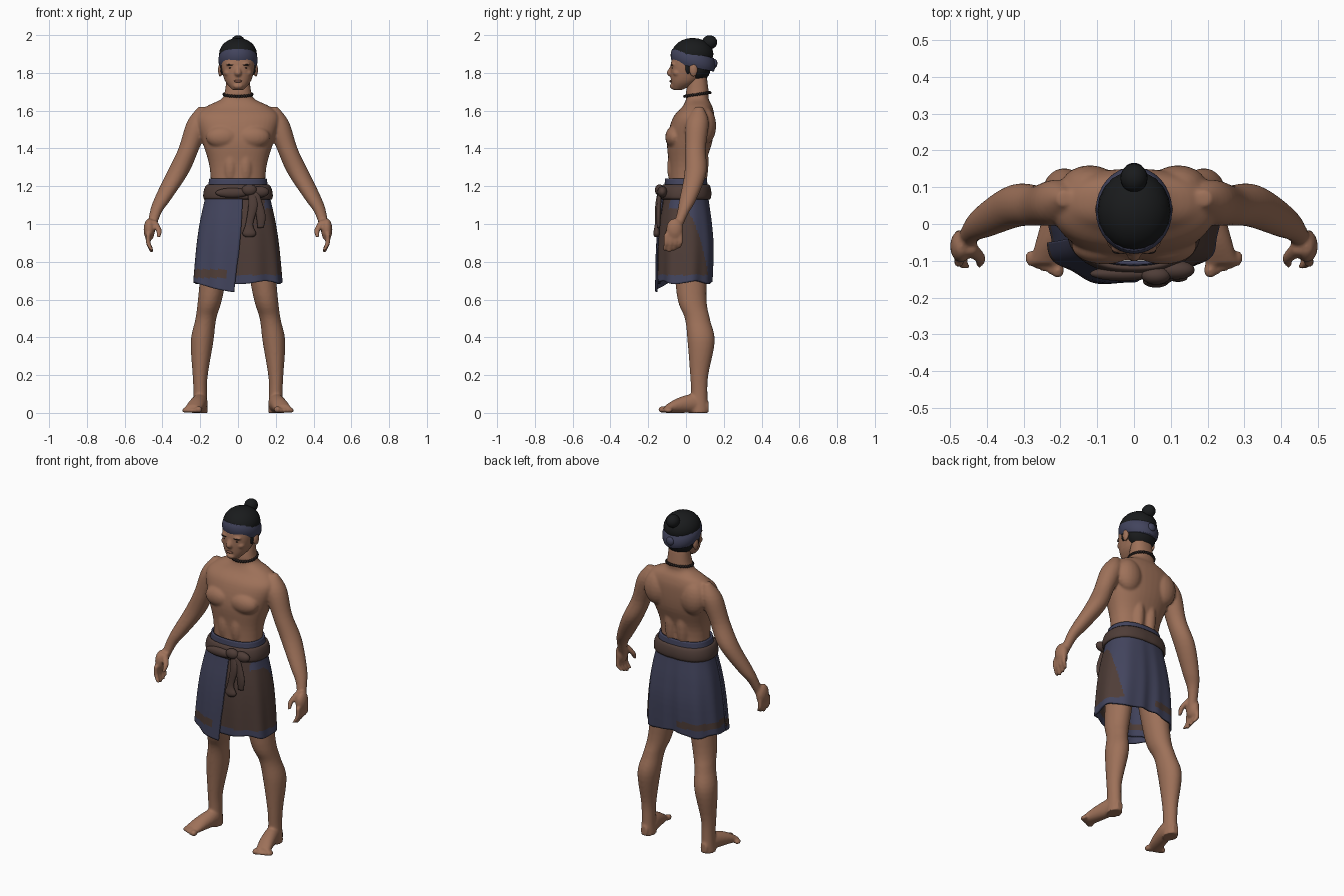
import bpy, bmesh, math
from mathutils import Matrix, Vector

cube = bpy.data.objects.get("Cube")
if cube:
    bpy.data.objects.remove(cube, do_unlink=True)


def make_material(name, red, green, blue):
    material = bpy.data.materials.new(name)
    material.use_nodes = True
    colour = (red, green, blue, 1)
    material.diffuse_color = colour
    material.node_tree.nodes["Principled BSDF"].inputs["Base Color"].default_value = colour
    return material


SKIN = make_material("tan skin", .34, .165, .1)
LIPS = make_material("dark skin", .2, .085, .055)
HAIR = make_material("black hair", .01, .011, .012)
BLUE = make_material("indigo cloth", .055, .058, .11)
BROWN = make_material("brown cloth", .078, .047, .039)
BEAD = make_material("dark beads", .02, .014, .013)


def finish(bm, name, materials, voxel=None, thickness=None):
    """Turn a bmesh into a smooth object, optionally fused or thickened."""
    if not thickness:
        bmesh.ops.recalc_face_normals(bm, faces=bm.faces)
    for face in bm.faces:
        face.smooth = True
    mesh = bpy.data.meshes.new(name)
    bm.to_mesh(mesh)
    bm.free()
    for material in materials:
        mesh.materials.append(material)
    part = bpy.data.objects.new(name, mesh)
    bpy.context.collection.objects.link(part)
    if voxel:
        fuse = part.modifiers.new("fuse", "REMESH")
        fuse.mode = "VOXEL"
        fuse.voxel_size = voxel
        fuse.use_smooth_shade = True
        soften = part.modifiers.new("soften", "SMOOTH")
        soften.factor, soften.iterations = .5, 5
    if thickness:
        solidify = part.modifiers.new("thickness", "SOLIDIFY")
        solidify.thickness, solidify.offset = thickness, -1


def ball(bm, centre, radii):
    placed = Matrix.Translation(centre) @ Matrix.Diagonal((*radii, 1))
    bmesh.ops.create_uvsphere(bm, u_segments=20, v_segments=12, radius=1, matrix=placed)


def pair(bm, centre, radii):
    x, y, z = centre
    ball(bm, (x, y, z), radii)
    ball(bm, (-x, y, z), radii)


def resample(rings, steps=5):
    """Smooth interpolation between neighbouring rings."""
    smooth = []
    last = len(rings) - 1
    for i in range(last):
        before, start, end, after = (rings[max(0, min(last, i + k))] for k in (-1, 0, 1, 2))
        for step in range(steps):
            t = step / steps
            smooth.append([
                b + t * ((c - a) + t * ((2 * a - 5 * b + 4 * c - d) + t * (3 * b - a - 3 * c + d))) / 2
                for a, b, c, d in zip(before, start, end, after)])
    return smooth + [list(rings[-1])]


def rounded(angle, power):
    """Point on a squared-off unit circle."""
    return [math.copysign(abs(part) ** (2 / power), part)
            for part in (math.cos(angle), math.sin(angle))]


def loft(bm, rings, side=1, along="z", power=2, count=32, shear=0):
    """Skin rings of: place along axis, two centres, two half widths."""
    loops = []
    for place, x, other, width, depth in resample(rings):
        loop = []
        for k in range(count):
            u, v = rounded(math.tau * k / count, power)
            across, out = (x + u * width) * side, other + v * depth
            point = (across, out, place + shear * out) if along == "z" else (across, place, out)
            loop.append(bm.verts.new(point))
        loops.append(loop)
    for low, high in zip(loops, loops[1:]):
        for k in range(count):
            bm.faces.new((low[k], low[k - 1], high[k - 1], high[k]))
    bm.faces.new(loops[0])
    bm.faces.new(loops[-1][::-1])


def limb(bm, points, side=1, depth=1):
    """Tapering tube through points of: height, x, y, radius."""
    loft(bm, [(z, x, y, r, r * depth) for z, x, y, r in points], side)


def trunk(bm, outline):
    """Solid from an outline of: height, half width, front, back."""
    loft(bm, [(z, 0, (front + back) / 2, width, (back - front) / 2)
              for z, width, front, back in outline], power=2.3, count=40)


# Torso and neck with chest, shoulder blade, back and stomach muscles
body = bmesh.new()
trunk(body, [(1.12, .14, -.09, .1), (1.3, .15, -.09, .1), (1.44, .19, -.1, .14),
             (1.56, .22, -.07, .15), (1.62, .17, -.02, .14), (1.66, .09, 0, .12),
             (1.7, .07, 0, .12), (1.78, .06, .02, .11)])
pair(body, (.08, -.06, 1.46), (.09, .05, .06))
pair(body, (.12, .1, 1.52), (.08, .06, .1))
pair(body, (.04, .07, 1.33), (.04, .05, .16))
pair(body, (.04, -.06, 1.3), (.04, .04, .1))

# Arms, hands, legs and feet
for side in (1, -1):
    limb(body, [(1.62, .19, .07, .02), (1.54, .21, .06, .06), (1.4, .26, .05, .055),
                (1.27, .32, .05, .058), (1.13, .4, .01, .045), (1.05, .44, -.02, .03),
                (.92, .47, -.07, .02)], side)
    ball(body, (side * .47, -.06, .97), (.03, .045, .06))
    for finger in range(4):
        y = -.105 + .025 * finger
        tip = .85 + .01 * abs(finger - 1)
        limb(body, [(.95, .475, y, .013), (.9, .475, y, .013), (tip, .455, y - .01, .01)], side)
    limb(body, [(1.02, .45, -.06, .02), (.97, .42, -.09, .016), (.93, .42, -.11, .01)], side)
    limb(body, [(.95, .1, .02, .08), (.62, .145, .03, .065), (.5, .17, .06, .055),
                (.38, .19, .08, .06), (.2, .2, .07, .04), (.1, .2, .07, .036),
                (0, .2, .07, .04)], side, depth=1.2)
    loft(body, [(.12, .2, .03, .02, .03), (.05, .2, .05, .04, .05),
                (-.04, .22, .04, .045, .04), (-.11, .24, .02, .045, .02)], side, along="y")
    for toe in range(5):
        radius = .013 if toe else .018
        ball(body, (side * (.207 + .019 * toe), .008 * toe - .125, radius), (radius, .023, radius))
finish(body, "body", [SKIN], voxel=.007)

# Head with nose, brow, cheeks, chin and ears
head = bmesh.new()
trunk(head, [(1.71, .03, -.07, -.02), (1.76, .07, -.08, .07), (1.85, .09, -.08, .12),
             (1.94, .08, -.05, .12), (1.96, .04, -.01, .09)])
limb(head, [(1.84, 0, -.07, .01), (1.8, 0, -.083, .019), (1.78, 0, -.075, .012)])
pair(head, (.035, -.065, 1.846), (.03, .016, .01))
pair(head, (.05, -.045, 1.8), (.025, .025, .02))
ball(head, (0, -.07, 1.73), (.026, .016, .016))
pair(head, (.094, .04, 1.815), (.012, .022, .036))
finish(head, "head", [SKIN], voxel=.005)

# Lips, eyes and brows
lips = bmesh.new()
ball(lips, (0, -.08, 1.756), (.022, .008, .007))
finish(lips, "lips", [LIPS])
eyes = bmesh.new()
pair(eyes, (.036, -.067, 1.826), (.014, .009, .004))
pair(eyes, (.038, -.073, 1.843), (.022, .009, .004))
finish(eyes, "eyes_and_brows", [BEAD])

# Hair with sideburns and topknot
hair = bmesh.new()
ball(hair, (0, .035, 1.9), (.1, .11, .085))
ball(hair, (0, .06, 1.825), (.088, .07, .075))
pair(hair, (.084, .01, 1.83), (.01, .013, .036))
ball(hair, (0, .11, 1.935), (.03, .03, .03))
ball(hair, (0, .125, 1.962), (.037, .04, .037))
finish(hair, "hair", [HAIR])

# Headband, tilted down to the back, with a knot behind
headband = bmesh.new()
loft(headband, [(1.875 + .036 * t, 0, .037, .104 - .008 * t * t, .118 - .008 * t * t)
                for t in (-1, -.5, 0, .5, 1)], shear=-.22)
ball(headband, (0, .152, 1.85), (.024, .014, .024))
finish(headband, "headband", [BLUE])

# Beaded necklace
necklace = bmesh.new()
beads = 34
for bead in range(beads):
    u, v = rounded(math.tau * bead / beads, 2)
    ball(necklace, (.074 * u, .06 + .067 * v, 1.686 + .01 * v), (.008, .008, .008))
finish(necklace, "necklace", [BEAD])

# Wrapped surface shared by skirt, flap and belt: height, half width, front, back
SKIRT = resample([(1.25, .15, -.11, .11), (1.14, .17, -.12, .12), (1, .2, -.14, .14),
                  (.85, .22, -.15, .15), (.6, .24, -.15, .14)])
BACK = math.pi / 2


def wrap(angle, z, offset):
    for upper, lower in zip(SKIRT, SKIRT[1:]):
        if lower[0] <= z:
            break
    t = min(1, max(0, (upper[0] - z) / (upper[0] - lower[0])))
    width, front, back = (a + (b - a) * t for a, b in zip(upper[1:], lower[1:]))
    # Folds deepen towards the hem, with one crease down the back
    folds = .01 * math.sin(9 * angle) - .04 * math.exp(-((angle - BACK) / .12) ** 2)
    offset += max(0, 1.2 - z) * folds
    u, v = rounded(angle, 2.4)
    return Vector(((width + offset) * u, (front + back) / 2 + ((back - front) / 2 + offset) * v, z))


def cloth(name, edges, top, hem, offset, is_brown, thickness, columns=120, rows=60):
    bm = bmesh.new()
    grid = []
    for row in range(rows + 1):
        v = row / rows
        start, end = edges(v)
        angles = [start + (end - start) * column / columns for column in range(columns + 1)]
        grid.append([bm.verts.new(wrap(angle, top + (hem(angle) - top) * v, offset(v)))
                     for angle in angles])
    for upper, lower in zip(grid, grid[1:]):
        for i in range(columns):
            face = bm.faces.new((lower[i], lower[i + 1], upper[i + 1], upper[i]))
            face.material_index = int(is_brown(face.calc_center_median()))
    bmesh.ops.remove_doubles(bm, verts=bm.verts, dist=.00001)
    finish(bm, name, [BLUE, BROWN], thickness=thickness)


def all_round(v):
    return -math.pi, math.pi


def skirt_is_brown(point):
    """Hem band on one side, arched panel on the other."""
    if point.x < -.04:
        return .73 < point.z < .77
    in_front = point.x < .14 and point.y < 0
    arch = 1.13 if in_front else 1.08 - 18 * max(0, point.y + .02) ** 2
    return .73 < point.z < arch


cloth("skirt", all_round, 1.24, lambda angle: .69 + .008 * math.sin(5 * angle),
      lambda v: 0, skirt_is_brown, .01)
cloth("front_flap", lambda v: (-2.9, -1.46 - .16 * v), 1.2,
      lambda angle: .64 + .05 * min(1, max(0, -1.65 - angle)),
      lambda v: .008 + .006 * v,
      lambda point: point.x < -.06 and .715 < point.z < .76, .008, columns=40)
cloth("belt", all_round, 1.21, lambda angle: 1.13,
      lambda v: .006 + .012 * math.sqrt(abs(math.sin(math.pi * v))),
      lambda point: True, .012, rows=10)

# Belt knot and hanging ends
knot = bmesh.new()
ball(knot, (.06, -.14, 1.18), (.04, .025, .03))
ball(knot, (.115, -.125, 1.17), (.05, .026, .03))
ball(knot, (-.03, -.135, 1.165), (.09, .02, .026))
limb(knot, [(1.17, .07, -.14, .02), (1.1, .08, -.15, .025), (1, .06, -.155, .02),
            (.95, .06, -.155, .036), (.93, .06, -.155, .02)], depth=.5)
limb(knot, [(1.17, .09, -.14, .02), (1.05, .12, -.145, .025), (.98, .12, -.145, .016)], depth=.5)
finish(knot, "belt_knot", [BROWN])
